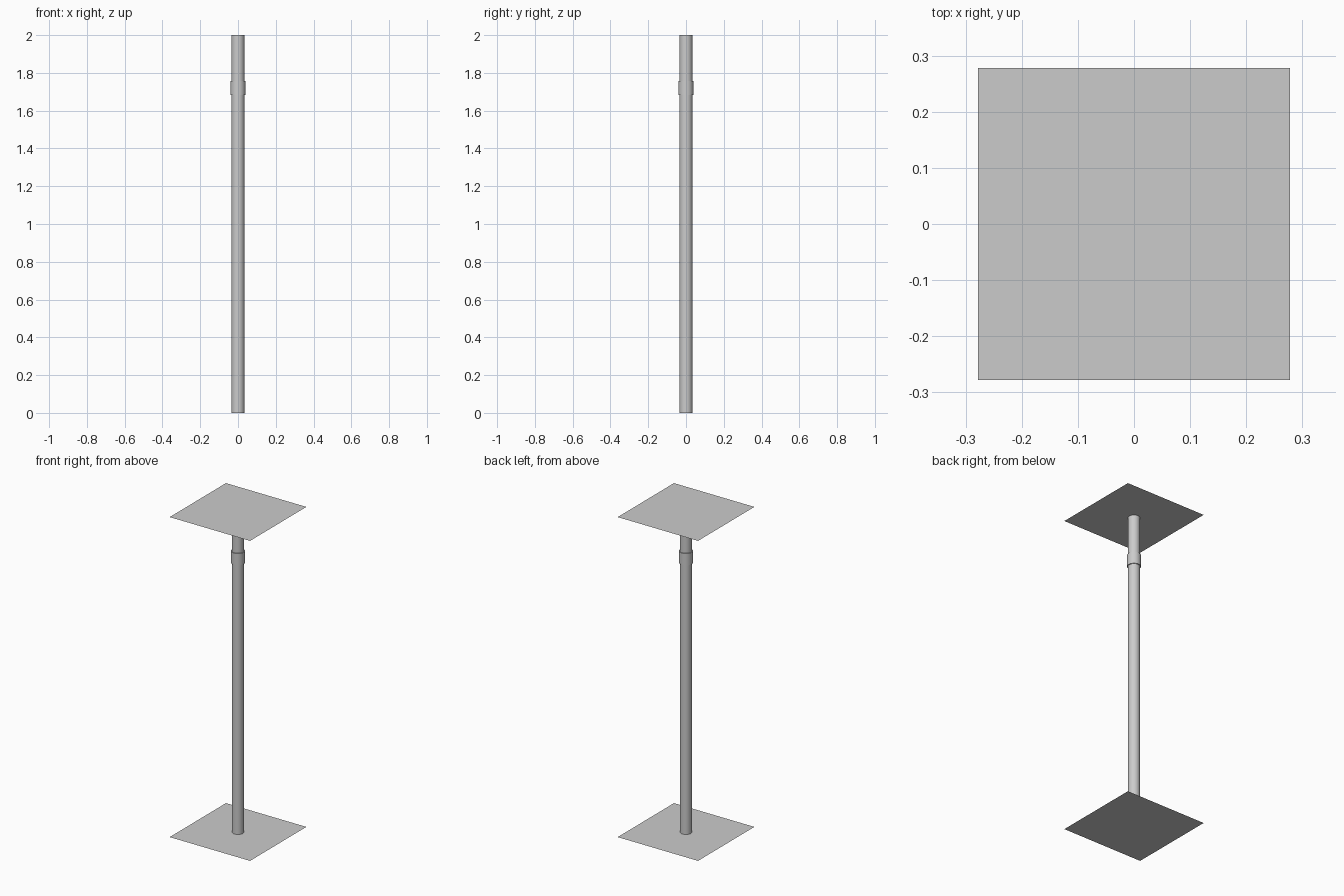
import bpy, math

if "Cube" in bpy.data.objects:
    bpy.data.objects.remove(bpy.data.objects["Cube"])

HEIGHT = 2.0
PLATE_SIZE = 0.556
POLE_R = 0.034
COLLAR_R = 0.039
SIDES = 32


def lathe(name, profile):
    """Spin (radius, z) points around the z axis."""
    verts = [(r * math.cos(2 * math.pi * i / SIDES), r * math.sin(2 * math.pi * i / SIDES), z)
             for r, z in profile for i in range(SIDES)]
    faces = []
    for k in range(len(profile) - 1):
        for i in range(SIDES):
            j = (i + 1) % SIDES
            faces.append((k * SIDES + i, k * SIDES + j, (k + 1) * SIDES + j, (k + 1) * SIDES + i))
    mesh = bpy.data.meshes.new(name)
    mesh.from_pydata(verts, [], faces)
    obj = bpy.data.objects.new(name, mesh)
    bpy.context.collection.objects.link(obj)
    bpy.ops.object.select_all(action='DESELECT')
    obj.select_set(True)
    bpy.context.view_layer.objects.active = obj
    bpy.ops.object.shade_smooth_by_angle(angle=math.radians(30))
    return obj


# Thin square sheets at floor and top
for name, z in (("base_plate", 0), ("top_plate", HEIGHT)):
    bpy.ops.mesh.primitive_plane_add(size=PLATE_SIZE, location=(0, 0, z))
    bpy.context.object.name = name

# Round pole, closed off by the two plates
lathe("pole", [(POLE_R, 0), (POLE_R, HEIGHT)])

# Collar band near the top of the pole
lathe("collar", [(POLE_R, 1.684), (COLLAR_R, 1.684), (COLLAR_R, 1.758), (POLE_R, 1.758)])
